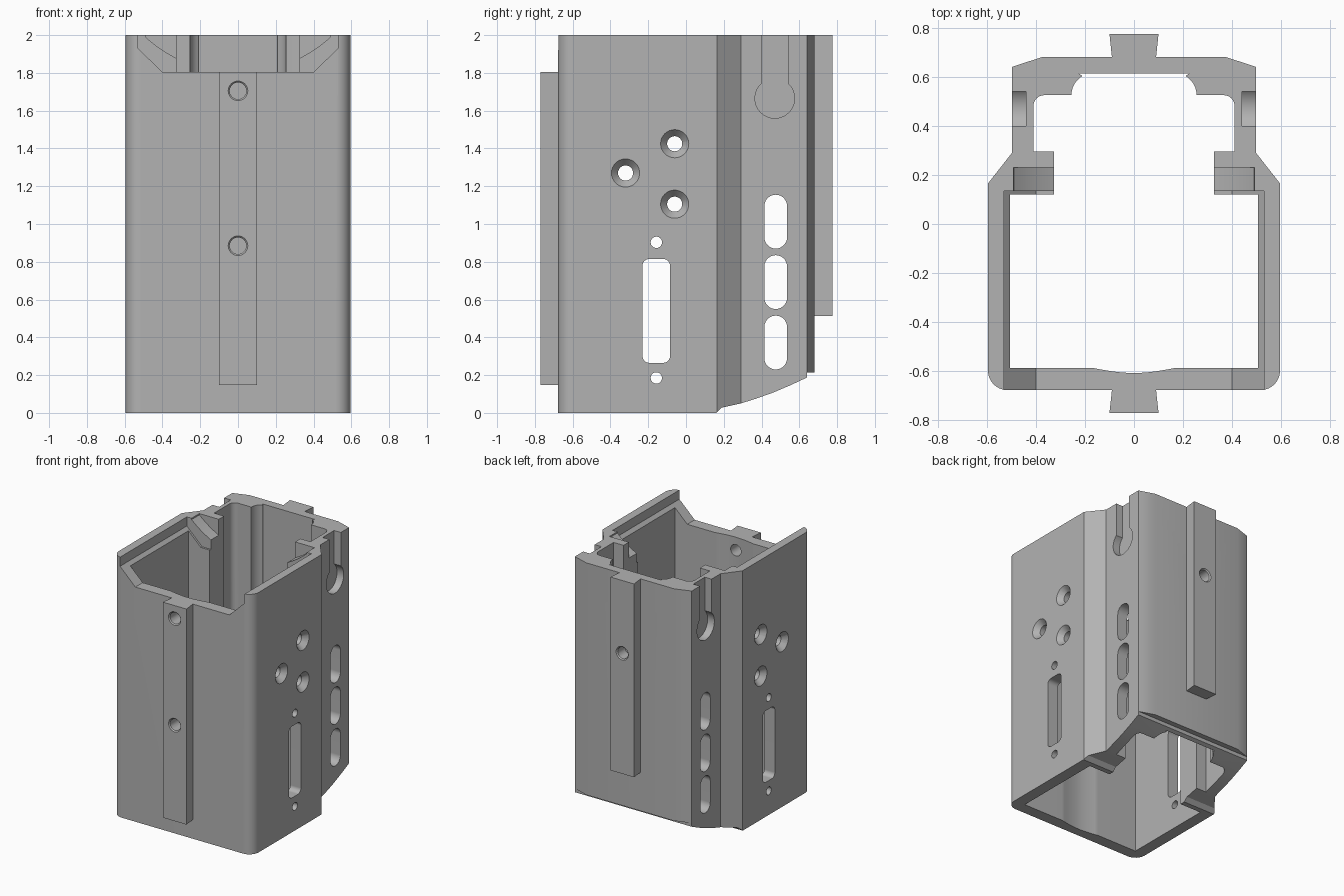
import bpy, bmesh
from math import sin, cos, pi, radians

cube = bpy.data.objects.get("Cube")
if cube:
    bpy.data.objects.remove(cube, do_unlink=True)

grey = bpy.data.materials.new("plain grey")
grey.use_nodes = True
grey.diffuse_color = (0.45, 0.45, 0.45, 1)
grey.node_tree.nodes["Principled BSDF"].inputs["Base Color"].default_value = (0.45, 0.45, 0.45, 1)


def arc(cx, cy, r, start, end, n=8):
    """Points on a circle, angles in degrees."""
    steps = [radians(start + (end - start) * i / n) for i in range(n + 1)]
    return [(cx + r * cos(a), cy + r * sin(a)) for a in steps]


def mirrored(half):
    """Close a right-hand half profile by mirroring it across the middle."""
    return half + [(-u, v) for u, v in reversed(half) if abs(u) > 1e-6]


def rounded_box(u0, u1, v0, v1, r):
    return (arc(u1 - r, v1 - r, r, 0, 90) + arc(u0 + r, v1 - r, r, 90, 180, 7)
            + arc(u0 + r, v0 + r, r, 180, 270) + arc(u1 - r, v0 + r, r, 270, 360, 7))


def loft(name, pts_a, pts_b, axis, a, b):
    """Solid between two matching outlines set at a and b along an axis."""
    place = {"x": lambda u, v, w: (w, u, v),
             "y": lambda u, v, w: (u, w, v),
             "z": lambda u, v, w: (u, v, w)}[axis]
    bm = bmesh.new()
    low = [bm.verts.new(place(u, v, a)) for u, v in pts_a]
    high = [bm.verts.new(place(u, v, b)) for u, v in pts_b]
    bm.faces.new(low)
    bm.faces.new(high)
    for i in range(len(low)):
        j = (i + 1) % len(low)
        bm.faces.new((low[i], low[j], high[j], high[i]))
    bmesh.ops.remove_doubles(bm, verts=bm.verts, dist=1e-5)
    bmesh.ops.recalc_face_normals(bm, faces=bm.faces)
    mesh = bpy.data.meshes.new(name)
    bm.to_mesh(mesh)
    bm.free()
    mesh.materials.append(grey)
    obj = bpy.data.objects.new(name, mesh)
    bpy.context.collection.objects.link(obj)
    return obj


def prism(name, pts, axis, a, b):
    return loft(name, pts, pts, axis, a, b)


def disc(u, v, r):
    return arc(u, v, r, 0, 360, 32)[:-1]


def activate(obj):
    bpy.ops.object.select_all(action="DESELECT")
    obj.select_set(True)
    bpy.context.view_layer.objects.active = obj


def cut(obj, cutter):
    cutter.hide_render = True
    activate(obj)
    mod = obj.modifiers.new("cut", "BOOLEAN")
    mod.operation = "DIFFERENCE"
    mod.solver = "EXACT"
    mod.object = cutter
    bpy.ops.object.modifier_apply(modifier=mod.name)
    bpy.data.objects.remove(cutter, do_unlink=True)


# Outer shell
outer = [(0, -0.677)] + arc(0.515, -0.597, 0.08, -90, 0) + [
    (0.595, 0.165), (0.497, 0.29), (0.497, 0.64), (0.375, 0.68), (0, 0.68)]
housing = prism("housing", mirrored(outer), "z", 0, 2)

# Hollow with shallow front bow, side ledges and stepped back
bow = [(0.165 * i / 6, -0.587 - 0.02 * cos(pi / 2 * i / 6)) for i in range(7)]
inner = bow + [(0.505, -0.587), (0.505, 0.12), (0.325, 0.12), (0.325, 0.295),
               (0.41, 0.295)] + arc(0.365, 0.48, 0.045, 0, 90, 6) + [(0.255, 0.525)]
inner += arc(0.165, 0.525, 0.09, 0, 60, 6)[1:] + [(0.225, 0.613), (0, 0.613)]
cut(housing, prism("hollow", mirrored(inner), "z", -0.2, 2.2))

# Wide notch across the top of the front wall
notch = mirrored([(0.4, 1.805), (0.53, 1.93), (0.53, 2.2)])
cut(housing, prism("notch", notch, "y", -0.9, 0.135))

# Curved seats in the tops of the ledges
seat = arc(0, 2.53, 0.729, 180, 360, 64)
seat = [(max(-0.492, min(0.492, u)), v) for u, v in seat if abs(u) < 0.53]
cut(housing, prism("ledge_seat", seat, "y", 0.1, 0.23))

# Swept underside at the back
sweep = [(0.16, -0.1), (0.16, 0), (0.19, 0.028), (0.29, 0.05), (0.37, 0.075), (0.46, 0.107),
         (0.55, 0.145), (0.64, 0.187), (0.64, 0.215), (0.9, 0.215), (0.9, -0.1)]
cut(housing, prism("underside", sweep, "x", -1, 1))

# Openings through both side walls
openings = [rounded_box(-0.23, -0.085, 0.265, 0.815, 0.035)]
openings += [rounded_box(0.415, 0.535, z, z + 0.285, 0.0599) for z in (0.23, 0.55, 0.87)]
openings += [disc(-0.157, z, 0.03) for z in (0.185, 0.903)]
screws = [(-0.06, 1.425), (-0.32, 1.27), (-0.06, 1.105)]
openings += [disc(y, z, 0.04) for y, z in screws]
for outline in openings:
    cut(housing, prism("side_opening", outline, "x", -1, 1))

# Countersinks and blind keyhole slots on each side
keyhole = [(0.54, 2.2), (0.4, 2.2)] + arc(0.47, 1.665, 0.105, 132, 408, 32)
for side in (-1, 1):
    for y, z in screws:
        cut(housing, loft("countersink", disc(y, z, 0.035), disc(y, z, 0.079),
                          "x", side * 0.55, side * 0.6))
    cut(housing, prism("keyhole", keyhole, "x", side * 0.44, side * 0.7))

# Dovetail rails
front_rail = prism("front_rail", mirrored([(0.09, -0.66), (0.09, -0.677), (0.1, -0.77)]),
                   "z", 0.147, 1.805)
rear_rail = prism("rear_rail", mirrored([(0.09, 0.66), (0.09, 0.68), (0.1, 0.775)]),
                  "z", 0.513, 2)

# Rail screw holes with a slight chamfer
for rail, y, heights in ((front_rail, -0.77, (0.885, 1.705)), (rear_rail, 0.775, (1.44,))):
    side = 1 if y > 0 else -1
    for z in heights:
        for part in (housing, rail):
            cut(part, prism("rail_hole", disc(0, z, 0.044), "y", side * 0.5, side * 0.9))
        cut(rail, loft("rail_chamfer", disc(0, z, 0.04), disc(0, z, 0.053),
                       "y", y - side * 0.012, y + side * 0.001))

# Smooth the curves and keep the flats flat
for part in (housing, front_rail, rear_rail):
    activate(part)
    bpy.ops.object.shade_smooth_by_angle(angle=radians(25))
    weighted = part.modifiers.new("weighted_normals", "WEIGHTED_NORMAL")
    weighted.keep_sharp = True
